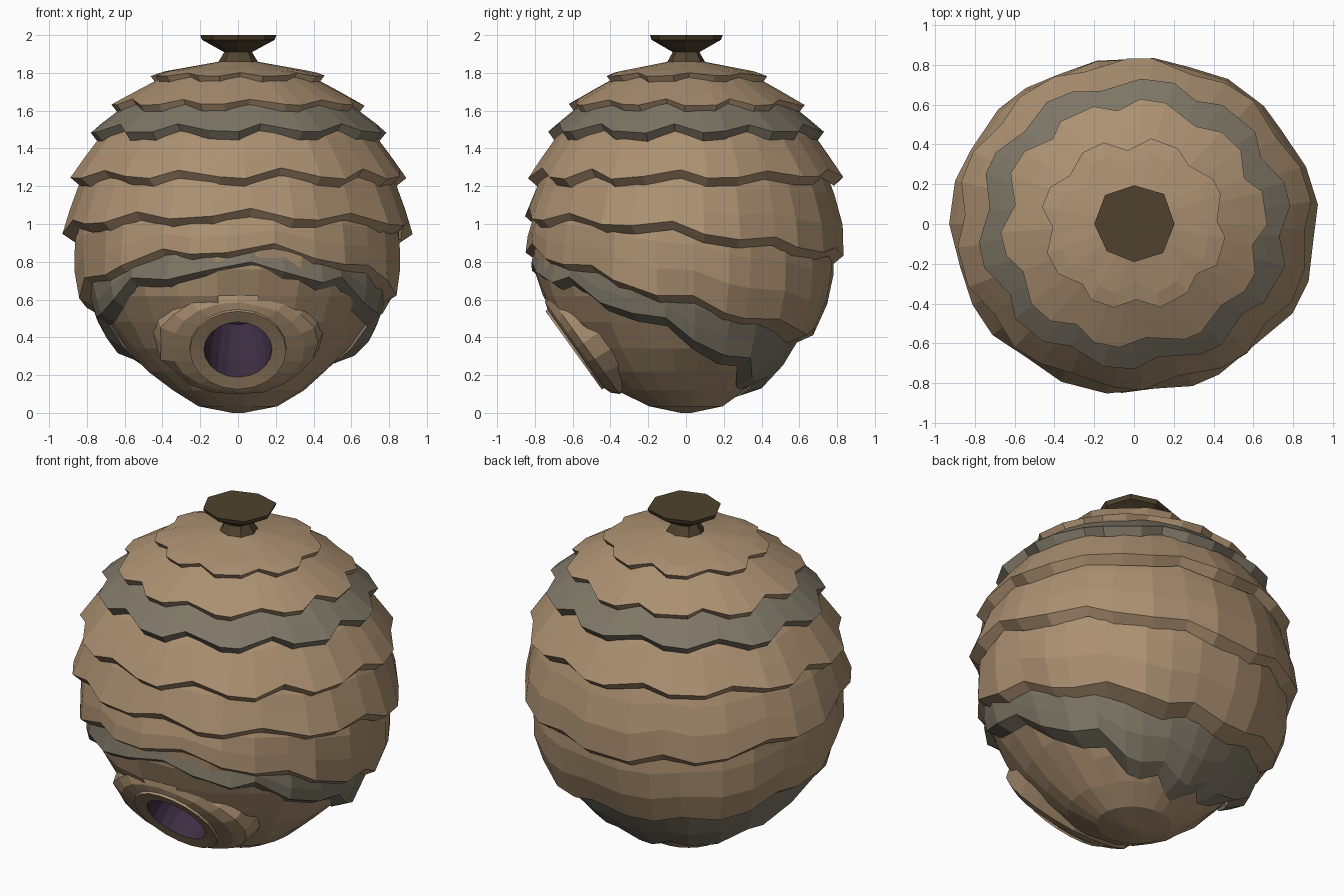
import bpy, bmesh, math, random
from mathutils import Vector, Matrix

random.seed(4)
if "Cube" in bpy.data.objects:
    bpy.data.objects.remove(bpy.data.objects["Cube"])


def material(name, rgb):
    m = bpy.data.materials.new(name)
    m.use_nodes = True
    m.diffuse_color = (*rgb, 1)
    m.node_tree.nodes["Principled BSDF"].inputs["Base Color"].default_value = (*rgb, 1)
    return m


TAN = material("tan paper", (0.41, 0.28, 0.165))
GREY = material("grey paper", (0.21, 0.185, 0.135))
BARK = material("dark bark", (0.08, 0.055, 0.027))
PURPLE = material("dark purple", (0.045, 0.027, 0.055))

# Outline of the nest: height, radius
OUTLINE = [(0, 0), (0.03, 0.2), (0.12, 0.4), (0.27, 0.58), (0.5, 0.76), (0.68, 0.86),
           (0.97, 0.91), (1.26, 0.87), (1.5, 0.76), (1.64, 0.64), (1.8, 0.42), (1.86, 0.1)]
DEPTH = 0.93


def radius(z):
    for (z0, r0), (z1, r1) in zip(OUTLINE, OUTLINE[1:]):
        if z <= z1:
            return r0 + (r1 - r0) * max(0, z - z0) / (z1 - z0)
    return OUTLINE[-1][1]


def around(r, a, z):
    return Vector((r * math.sin(a), -r * math.cos(a) * DEPTH, z))


def jitter(amount):
    return random.uniform(-amount, amount)


def build(name, rings, mats, cap_start=False, cap_end=False, rule=None, skip=None):
    """Join closed rings of points into a flat shaded object."""
    bm = bmesh.new()
    loops = [[bm.verts.new(p) for p in ring] for ring in rings]
    n = len(loops[0])
    for row, (a, b) in enumerate(zip(loops, loops[1:])):
        for i in range(n):
            j = (i + 1) % n
            f = bm.faces.new((a[i], a[j], b[j], b[i]))
            f.material_index = rule(row) if rule else 0
    for flag, loop in ((cap_start, loops[0]), (cap_end, loops[-1])):
        if flag:
            f = bm.faces.new(loop)
            f.material_index = rule(len(rings)) if rule else 0
    bmesh.ops.recalc_face_normals(bm, faces=bm.faces)
    if skip:
        gone = [f for f in bm.faces if skip(f.calc_center_median())]
        bmesh.ops.delete(bm, geom=gone, context='FACES')
    mesh = bpy.data.meshes.new(name)
    bm.to_mesh(mesh)
    bm.free()
    for m in mats:
        mesh.materials.append(m)
    ob = bpy.data.objects.new(name, mesh)
    bpy.context.collection.objects.link(ob)
    return ob


def edge_height(heights, c):
    """Blend front, side and back heights by direction."""
    front, side, back = heights
    return side + (front - back) / 2 * c + ((front + back) / 2 - side) * c * c


def layer(name, mat, top, edge, lobes, amp, inset, bulge=None):
    """A scalloped paper shell with a thick lower rim."""
    n = lobes * 3
    turn = random.uniform(0, 0.3)
    rows = [[] for _ in range(5)]
    for i in range(n):
        a = turn + math.tau * (i + jitter(0.2)) / n
        c = math.cos(a)
        notch = i % 3 == 0
        z0 = edge_height(top, c) + 0.06
        z1 = edge_height(edge, c) + (amp if notch else -amp * 0.5) + jitter(amp * 0.3)
        swell = 0.06 * math.exp(-((c - bulge) / 0.22) ** 2) if bulge is not None else 0
        lip = (0.0 if notch else 0.022) + jitter(0.006)
        for k in range(4):
            t = k / 3
            z = z0 + (z1 - z0) * t
            r = radius(z) - inset * (1 - t) + (lip + swell) * t
            rows[k].append(around(max(r, 0.03), a, z))
        zr = z1 - 0.045
        rows[4].append(around(min(radius(zr), r) - 0.035, a, max(zr, 0.05)))
    build(name, rows, [mat])


# Overlapping shells, from the crown down; the lower ones sag at the back
levels = [(1.79,) * 3, (1.64,) * 3, (1.50,) * 3, (1.26,) * 3,
          (1.05, 0.97, 0.84), (0.87, 0.60, 0.42), (0.77, 0.41, 0.15)]
shells = [("crown_shell", TAN, 8, 0.012, 0.0, None),
          ("upper_shell", TAN, 10, 0.018, 0.09, None),
          ("upper_grey_shell", GREY, 10, 0.025, 0.08, None),
          ("shoulder_shell", TAN, 10, 0.03, 0.07, None),
          ("middle_shell", TAN, 9, 0.03, 0.06, None),
          ("lower_shell", TAN, 9, 0.032, 0.055, -0.75),
          ("lower_grey_shell", GREY, 9, 0.035, 0.05, -0.5)]
above = (1.80,) * 3
for (name, mat, lobes, amp, inset, bulge), edge in zip(shells, levels):
    layer(name, mat, above, edge, lobes, amp, inset, bulge)
    above = edge

# Entrance frame, tilted forward and down
CENTRE = Vector((0, -0.585, 0.338))
OUT = Vector((0, -0.811, -0.585))
UP = Vector((0, -0.585, 0.811))


def in_entrance(p):
    d = p - CENTRE
    along = d.dot(OUT)
    return along > -0.3 and (d - OUT * along).length < 0.25


# Rounded core that shows below the shells, open at the entrance
core = []
for z in (0.0, 0.035, 0.12, 0.22, 0.34, 0.48, 0.62, 0.76, 0.9):
    ring = []
    for i in range(24):
        a = math.tau * (i + 0.5) / 24
        inset = 0.055 - 0.045 * max(0, math.cos(a)) if z > 0.1 else 0
        r = max(radius(z) - inset + (jitter(0.012) if z > 0.04 else 0), 0.03)
        ring.append(around(r, a, z))
    core.append(ring)
build("core", core, [TAN], cap_start=True, skip=in_entrance)


def entrance_ring(rx, ry, depth, n, rough=0.0):
    pts = []
    for i in range(n):
        a = math.tau * i / n
        s = 1 + jitter(rough)
        pts.append(CENTRE + Vector((rx * s * math.cos(a), 0, 0))
                   + UP * (ry * s * math.sin(a)) - OUT * depth)
    return pts


# Paper hood around the entrance
N = 20
hood = [entrance_ring(0.25, 0.25, 0.0, N), entrance_ring(0.35, 0.29, 0.015, N, 0.02),
        entrance_ring(0.42, 0.33, 0.05, N, 0.04), entrance_ring(0.45, 0.35, 0.15, N)]
build("entrance_hood", hood, [TAN])

# Entrance lip and dark tunnel
lip = [entrance_ring(0.26, 0.26, 0.03, N), entrance_ring(0.255, 0.255, -0.012, N),
       entrance_ring(0.18, 0.18, -0.005, N)]
build("entrance_lip", lip, [TAN])
tunnel = [entrance_ring(0.18, 0.18, -0.005, N), entrance_ring(0.175, 0.175, 0.15, N),
          entrance_ring(0.13, 0.13, 0.4, N)]
hole = build("entrance_tunnel", tunnel, [PURPLE], cap_end=True)
hole.data.flip_normals()

# Hanging stem with an irregular flared top
SIDES = 8
wobble = [1 + jitter(0.09) for _ in range(SIDES)]
stem = []
for r, z in ((0.12, 1.82), (0.105, 1.86), (0.075, 1.91), (0.195, 1.975), (0.205, 2.0)):
    stem.append([Vector((r * w * math.sin(math.tau * i / SIDES),
                         r * w * math.cos(math.tau * i / SIDES), z))
                 for i, w in enumerate(wobble)])
build("stem", stem, [BARK], cap_start=True, cap_end=True)
